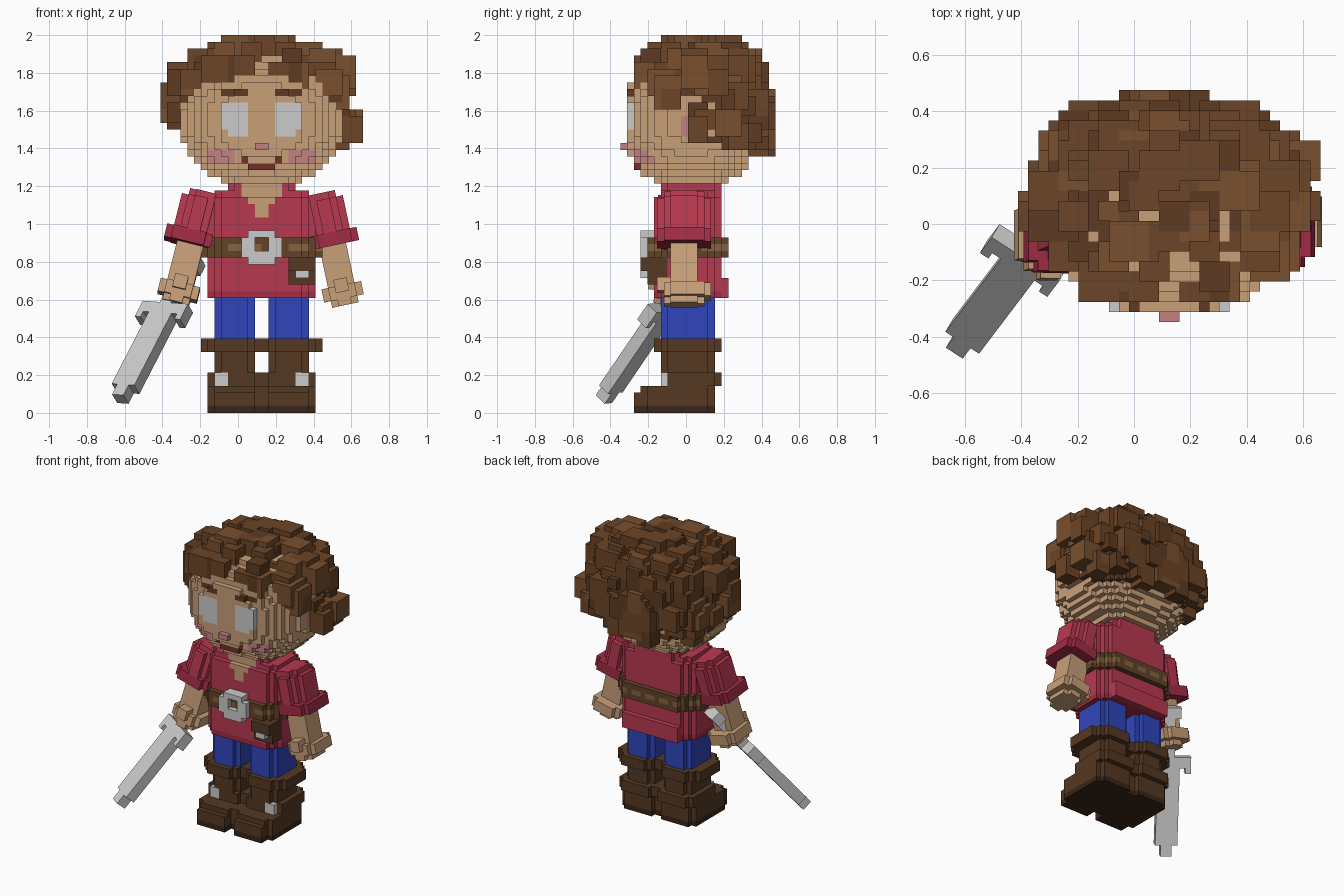
import bpy, bmesh, math, random
from mathutils import Matrix, Vector

if "Cube" in bpy.data.objects:
    bpy.data.objects.remove(bpy.data.objects["Cube"])

V = 1 / 28                      # voxel size: figure is 56 voxels tall
rnd = random.Random(4)
PALETTE = {
    "skin": (0.58, 0.35, 0.19), "pink": (0.55, 0.22, 0.22), "lips": (0.16, 0.03, 0.02),
    "red": (0.48, 0.04, 0.08), "dark_red": (0.36, 0.025, 0.06), "blue": (0.03, 0.06, 0.5),
    "hair_a": (0.15, 0.06, 0.02), "hair_b": (0.11, 0.043, 0.015), "hair_c": (0.19, 0.08, 0.028),
    "leather": (0.09, 0.04, 0.016), "sole": (0.04, 0.018, 0.009),
    "belt": (0.12, 0.055, 0.02), "stud": (0.24, 0.12, 0.05), "metal": (0.55, 0.55, 0.55)}
mats = {}


def material(key):
    if key not in mats:
        mats[key] = bpy.data.materials.new(key)
        mats[key].diffuse_color = (*PALETTE[key], 1)
    return mats[key]


def box(cells, i, j, k, col, trim=0):
    """Fill a block of voxels; trim cuts the vertical corner edges."""
    for a in range(*i):
        for b in range(*j):
            corner = min(a - i[0], i[1] - 1 - a) + min(b - j[0], j[1] - 1 - b)
            if corner >= trim:
                for c in range(*k):
                    cells[a, b, c] = col
    return cells


def mirror(cells):
    return {(-1 - i, j, k): c for (i, j, k), c in cells.items()}


DIRS = [(ax, s) for ax in range(3) for s in (0, 1)]
BODY = Matrix.Translation((0.125, 0.01, 0))


def build(name, cells, matrix=BODY):
    """Turn a voxel dictionary into one mesh holding only exposed faces."""
    bm, cache = bmesh.new(), {}
    keys = sorted(set(cells.values()))
    for cell, col in cells.items():
        for ax, s in DIRS:
            near = list(cell)
            near[ax] += 2 * s - 1
            if tuple(near) in cells:
                continue
            u, w = (ax + 1) % 3, (ax + 2) % 3
            ring = []
            for du, dw in ((0, 0), (1, 0), (1, 1), (0, 1)):
                p = list(cell)
                p[ax] += s
                p[u] += du
                p[w] += dw
                p = tuple(p)
                if p not in cache:
                    cache[p] = bm.verts.new(matrix @ (Vector(p) * V))
                ring.append(cache[p])
            face = bm.faces.new(ring if s else ring[::-1])
            face.material_index = keys.index(col)
    me = bpy.data.meshes.new(name)
    bm.to_mesh(me)
    bm.free()
    for key in keys:
        me.materials.append(material(key))
    bpy.context.collection.objects.link(bpy.data.objects.new(name, me))


# Legs and boots
leg = box({}, (1, 7), (-4, 4), (10, 19), "blue", 1)
boot = box({}, (1, 7), (-4, 4), (4, 10), "leather", 1)
box(boot, (0, 9), (-5, 5), (9, 11), "leather", 2)
box(boot, (0, 8), (-4, 5), (4, 6), "leather", 1)
box(boot, (0, 8), (-7, 4), (0, 4), "leather", 1)
box(boot, (1, 7), (-8, -6), (0, 3), "leather")
box(boot, (0, 8), (-7, 4), (0, 1), "sole", 1)
box(boot, (1, 7), (-8, -6), (0, 1), "sole")
box(boot, (5, 7), (-4, -3), (4, 6), "metal")
for side, fn in (("left", dict), ("right", mirror)):
    build(side + "_trouser_leg", fn(leg))
    build(side + "_boot", fn(boot))

# Shirt with flared hem, collar and open neck
shirt = box({}, (-8, 8), (-5, 5), (17, 32), "red", 2)
box(shirt, (-7, 7), (-4, 4), (32, 33), "red", 1)
box(shirt, (-6, 6), (5, 6), (17, 20), "red")
box(shirt, (-5, 5), (-4, 5), (32, 34), "red", 1)
box(shirt, (-8, 8), (-5, 5), (17, 18), "dark_red", 2)
for k, w in ((29, 1), (30, 1), (31, 2), (32, 3), (33, 3)):
    for cell in [c for c in shirt if c[2] == k and -w <= c[0] < w and c[1] < -2]:
        shirt[cell] = "skin"
build("shirt", shirt)
build("neck", box({}, (-4, 4), (-4, 4), (30, 36), "skin", 1))

# Belt, buckle and pouch
belt = box({}, (-9, 9), (-6, 6), (23, 26), "belt", 3)
for (i, j, k) in belt:
    if k == 24 and (i + j) % 3 != 0:
        belt[i, j, k] = "stud"
build("belt", belt)
buckle = box({}, (-3, 3), (-7, -5), (22, 27), "metal")
for cell in list(buckle):
    i, j, k = cell
    if (i in (-1, 0) and k in (24, 25)) or (i in (-3, 2) and k in (22, 26)):
        del buckle[cell]
build("buckle", buckle)
pouch = box({}, (4, 8), (-6, -3), (19, 23), "leather")
box(pouch, (4, 8), (-7, -3), (21, 23), "leather")
box(pouch, (5, 7), (-7, -6), (20, 21), "metal")
build("pouch", pouch)

# Head: stepped ellipsoid with a flat face
head = {}
for i in range(-12, 12):
    for j in range(-9, 11):
        for k in range(33, 54):
            x, y, z = (i + .5) * V, (j + .5) * V, (k + .5) * V
            if (abs(x) / .43) ** 2.1 + abs((y - .02) / .37) ** 2.3 + abs((z - 1.55) / .37) ** 2.1 < 1:
                head[i, j, k] = "skin"


def paint_face(i, k, col):
    """Colour the frontmost head voxel of each column, on both sides."""
    for a in range(*i):
        for c in range(*k):
            for s in (a, -1 - a):
                js = [j for j in range(-10, 0) if (s, j, c) in head]
                if js:
                    head[s, js[0], c] = col


paint_face((2, 6), (47, 48), "hair_b")
paint_face((4, 8), (37, 39), "pink")
paint_face((0, 2), (36, 37), "lips")
paint_face((2, 3), (37, 38), "lips")
box(head, (-1, 1), (-10, -9), (39, 40), "pink")
ear = box({}, (11, 12), (-1, 2), (41, 44), "pink")
eye = box({}, (2, 5), (-9, -7), (41, 46), "metal")
box(eye, (5, 6), (-9, -7), (42, 46), "metal")
for part in (ear, eye):
    head.update(part)
    head.update(mirror(part))
build("head", head)

# Curly hair: thin shell plus random snapped chunks
LINE = [(-.34, 1.76), (-.2, 1.72), (-.1, 1.65), (0, 1.5), (.1, 1.43), (.22, 1.38), (9, 1.38)]


def hairline(p):
    y = p.y
    if y <= LINE[0][0]:
        return LINE[0][1]
    for (y0, z0), (y1, z1) in zip(LINE, LINE[1:]):
        if y <= y1:
            return z0 + (z1 - z0) * (y - y0) / (y1 - y0)


CEN = Vector((0, .055, 1.6))


def radius(p):
    d = p - CEN
    rz = .37 if d.z > 0 else .48
    return (abs(d.x / .49) ** 2.1 + abs(d.y / .395) ** 2.2 + abs(d.z / rz) ** 2.1) ** (1 / 2.1)


hair = {}
for i in range(-15, 15):
    for j in range(-11, 13):
        for k in range(36, 56):
            p = Vector((i + .5, j + .5, k + .5)) * V
            if .5 < radius(p) < .92 and p.z > hairline(p):
                hair[i, j, k] = "hair_b"
for _ in range(330):
    d = Vector([rnd.gauss(0, 1) for _ in range(3)]).normalized()
    p = CEN + d * (rnd.uniform(.87, 1) / radius(CEN + d))
    if p.z < hairline(p) + .03:
        continue
    s = rnd.choice((2, 3, 3, 4))
    size = [s, s, rnd.choice((s, s, s + 1))]
    lo = [round(p[a] / V - size[a] / 2) for a in range(3)]
    lim = ((-15, 15), (-11, 13), (36, 56))
    rng = [(max(l, m[0]), min(l + s, m[1])) for l, s, m in zip(lo, size, lim)]
    box(hair, *rng, rnd.choice(("hair_a", "hair_a", "hair_b", "hair_c")))
build("hair", hair)

# Arms: sleeve, cuff, forearm and fist, tilted outward
arm = box({}, (-3, 2), (-3, 3), (-2, -1), "red", 1)
box(arm, (-3, 3), (-4, 4), (-7, -2), "red", 2)
box(arm, (-3, 4), (-4, 4), (-9, -7), "dark_red", 1)
box(arm, (-2, 2), (-2, 2), (-15, -9), "skin")
box(arm, (-3, 3), (-3, 4), (-17, -15), "skin", 1)
box(arm, (-2, 2), (-3, 3), (-18, -17), "skin", 1)
box(arm, (-1, 1), (-4, -2), (-16, -14), "skin")
build("left_arm", arm, Matrix.Translation((.435, -.01, 1.2)) @ Matrix.Rotation(math.radians(-12), 4, 'Y'))
build("right_arm", mirror(arm), Matrix.Translation((-.175, 0, 1.2))
      @ Matrix.Rotation(math.radians(-6), 4, 'X') @ Matrix.Rotation(math.radians(14), 4, 'Y'))

# Sword held in the right hand, pointing down and forward
sword = box({}, (-2, 2), (-1, 1), (-15, 0), "metal")
box(sword, (-1, 1), (-1, 1), (-17, -15), "metal")
box(sword, (-4, 4), (-1, 1), (-1, 1), "metal")
box(sword, (-1, 1), (-1, 1), (1, 8), "metal")
box(sword, (-2, 2), (-1, 1), (8, 10), "metal")
for i in (-4, 3):
    box(sword, (i, i + 1), (-1, 1), (-2, 0), "metal")
up = Vector((.235, .31, .455)).normalized()
across = Vector((.78, -.6, -.15))
across = (across - up * across.dot(up)).normalized()
frame = Matrix((across, up.cross(across), up)).transposed().to_4x4()
build("sword", sword, Matrix.Translation((-.385, -.12, .535)) @ frame)

for m in bpy.data.materials:
    if m.users and not m.is_grease_pencil:
        m.use_nodes = True
        m.node_tree.nodes["Principled BSDF"].inputs["Base Color"].default_value = m.diffuse_color
